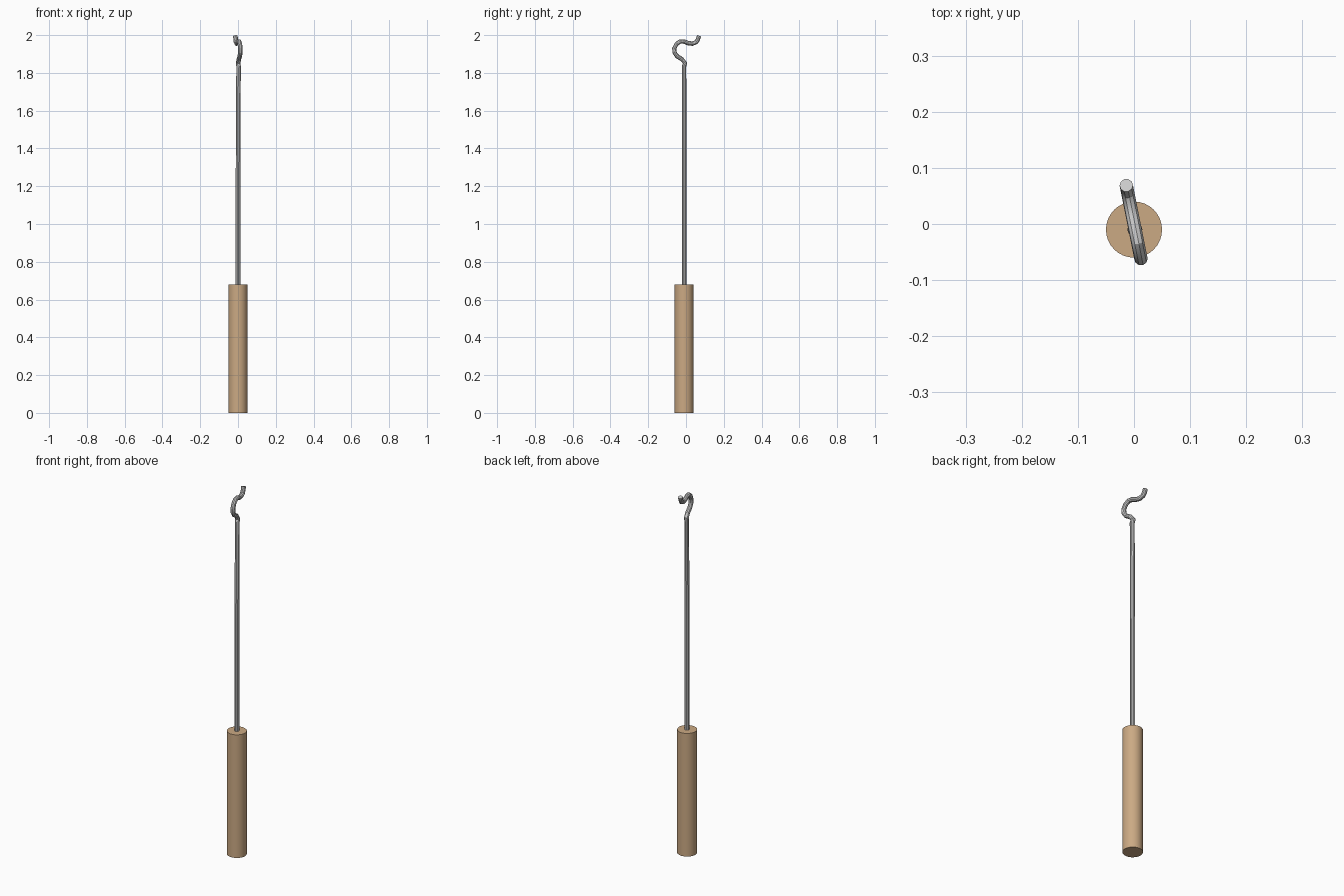
import bpy

if "Cube" in bpy.data.objects:
    bpy.data.objects.remove(bpy.data.objects["Cube"])

# wooden handle
bpy.ops.mesh.primitive_cylinder_add(vertices=32, radius=0.05, depth=0.68, location=(0, -0.01, 0.34))
handle = bpy.context.object
handle.name = "handle"
wood = bpy.data.materials.new("wood")
wood.diffuse_color = (0.60, 0.40, 0.23, 1)
wood.use_nodes = True
wood.node_tree.nodes["Principled BSDF"].inputs["Base Color"].default_value = wood.diffuse_color
handle.data.materials.append(wood)
bpy.ops.object.shade_smooth_by_angle()

# metal rod with bent hook, path given as (y, z); the hook plane is slightly twisted
hook = [(-0.005, 1.852), (-0.022, 1.873), (-0.047, 1.888), (-0.061, 1.908),
        (-0.062, 1.930), (-0.050, 1.953), (-0.032, 1.966), (-0.010, 1.966),
        (0.012, 1.957), (0.034, 1.955), (0.054, 1.963), (0.063, 1.977), (0.069, 1.996)]
path = [(0, -0.01, 0.67), (0, -0.01, 1.28), (0.003, -0.01, 1.835)]
path += [(-0.2 * y, y, z) for y, z in hook]
curve = bpy.data.curves.new("hooked_rod", "CURVE")
curve.dimensions = "3D"
curve.bevel_depth = 0.012
curve.bevel_resolution = 3
curve.use_fill_caps = True
spline = curve.splines.new("POLY")
spline.points.add(len(path) - 1)
for point, co in zip(spline.points, path):
    point.co = (*co, 1)
rod = bpy.data.objects.new("hooked_rod", curve)
bpy.context.collection.objects.link(rod)

# turn the rod into a smooth mesh
bpy.ops.object.select_all(action="DESELECT")
rod.select_set(True)
bpy.context.view_layer.objects.active = rod
bpy.ops.object.convert(target="MESH")
bpy.ops.object.shade_smooth_by_angle()
